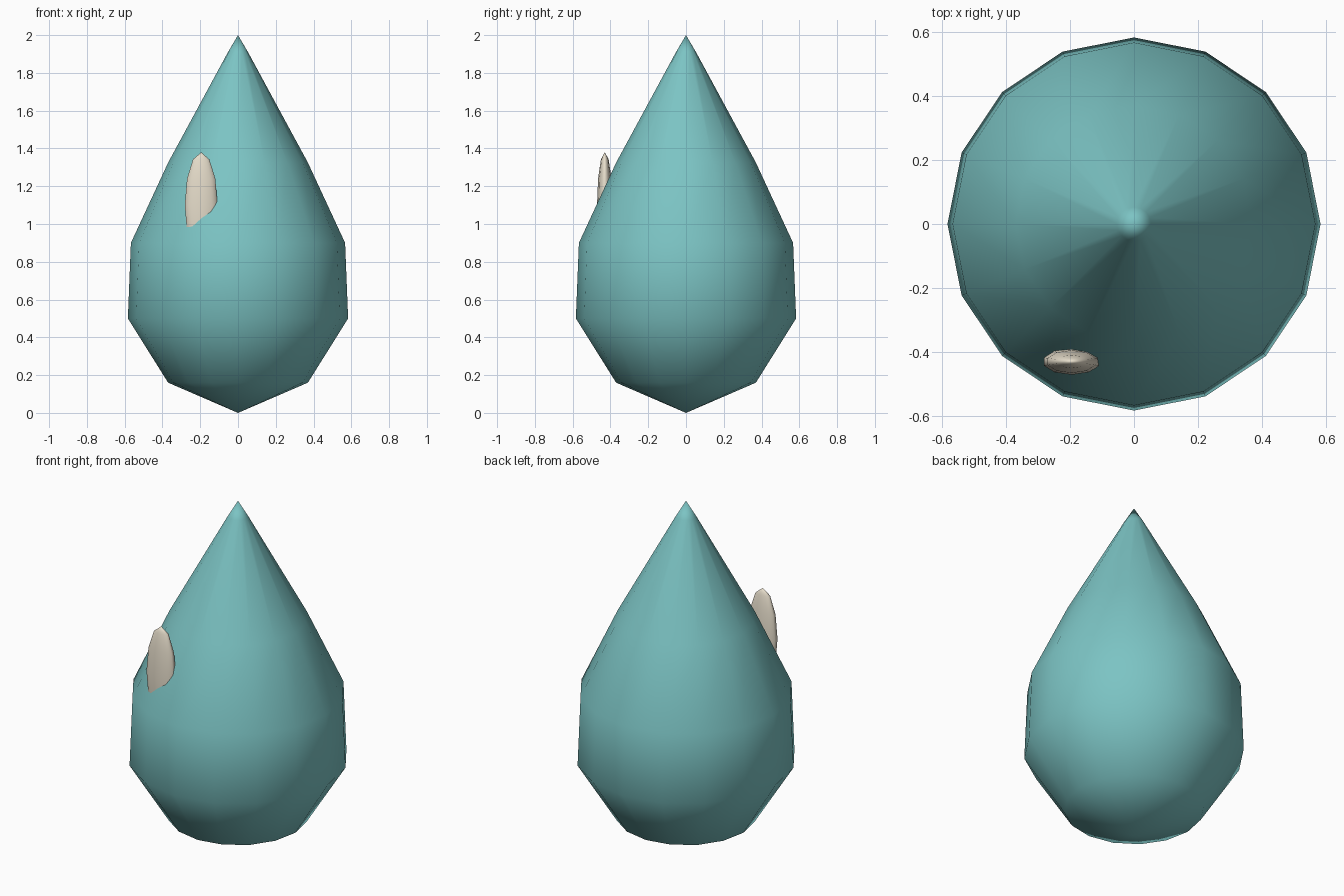
import bpy, bmesh
from math import cos, sin, pi

if "Cube" in bpy.data.objects:
    bpy.data.objects.remove(bpy.data.objects["Cube"])


def material(name, color):
    m = bpy.data.materials.new(name)
    m.diffuse_color = color
    m.use_nodes = True
    m.node_tree.nodes["Principled BSDF"].inputs["Base Color"].default_value = m.diffuse_color
    return m


def lathe(name, bottom, rings, top, sides):
    """Closed revolved body with a pole at each end."""
    bm = bmesh.new()
    loops = [[bm.verts.new((r * cos(2 * pi * i / sides), r * sin(2 * pi * i / sides), z))
              for i in range(sides)] for r, z in rings]
    low, high = bm.verts.new((0, 0, bottom)), bm.verts.new((0, 0, top))
    for i in range(sides):
        j = (i + 1) % sides
        bm.faces.new((low, loops[0][j], loops[0][i]))
        for a, b in zip(loops, loops[1:]):
            bm.faces.new((a[i], a[j], b[j], b[i]))
        bm.faces.new((loops[-1][i], loops[-1][j], high))
    for f in bm.faces:
        f.smooth = True
    mesh = bpy.data.meshes.new(name)
    bm.to_mesh(mesh)
    bm.free()
    ob = bpy.data.objects.new(name, mesh)
    bpy.context.collection.objects.link(ob)
    return ob


# Teardrop body
drop = lathe("water_drop", 0.0,
             [(0.37, 0.16), (0.583, 0.5), (0.567, 0.9), (0.37, 1.325), (0.053, 1.91)],
             2.0, 16)
drop.data.materials.append(material("teal", (0.2, 0.55, 0.55, 1)))

# Flattened oval highlight, half sunk into the front of the drop
bpy.ops.mesh.primitive_uv_sphere_add(segments=10, ring_count=6, radius=1,
                                     location=(-0.195, -0.43, 1.1))
shine = bpy.context.object
shine.name = "highlight"
shine.scale = (0.091, 0.041, 0.28)
bpy.ops.object.shade_smooth()
shine.data.materials.append(material("cream", (0.8, 0.73, 0.6, 1)))
